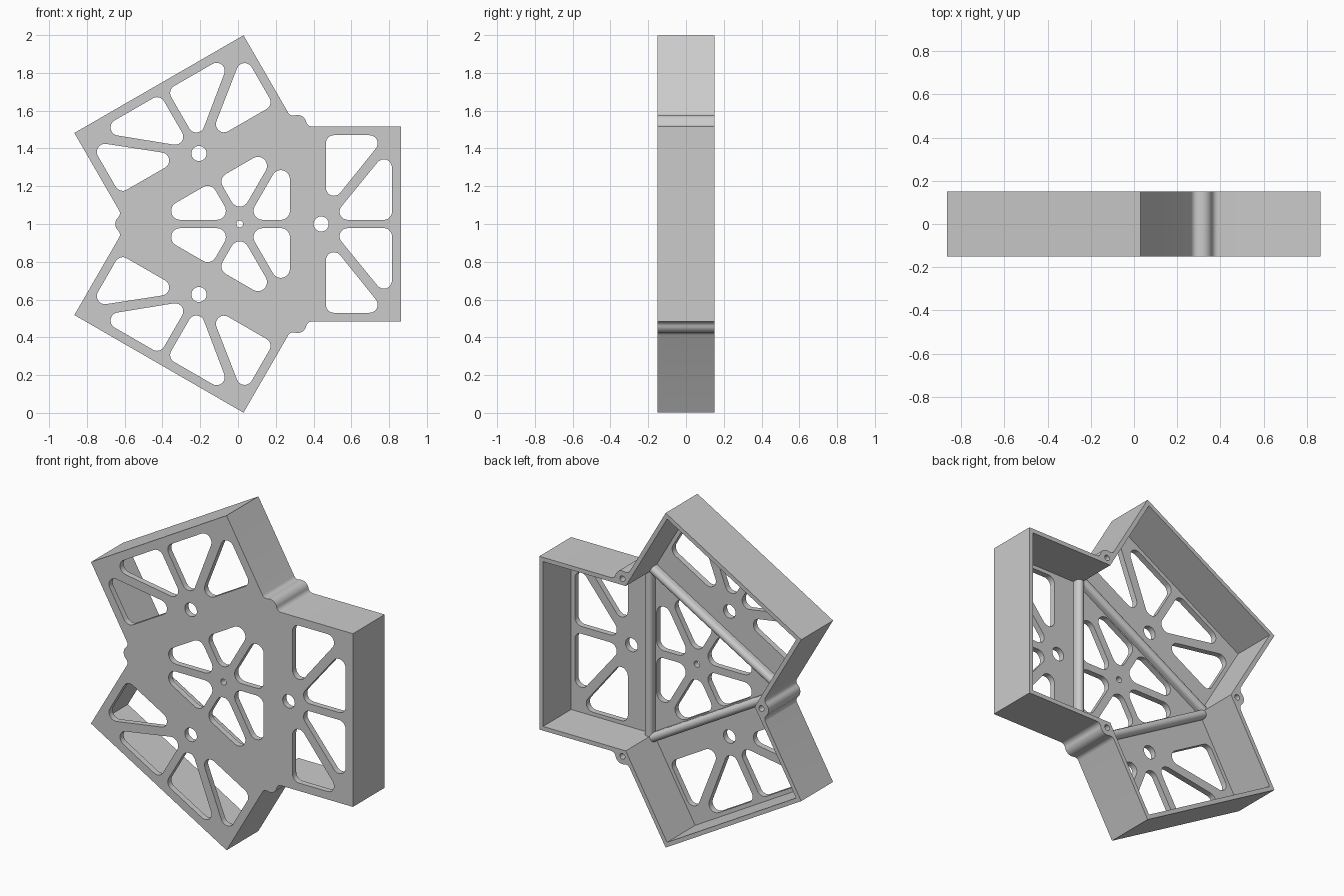
import bpy, bmesh
from math import sin, cos, pi, radians, sqrt, asin
from mathutils import Vector

if "Cube" in bpy.data.objects:
    bpy.data.objects.remove(bpy.data.objects["Cube"])

# Main dimensions (2D coordinates are x, z measured from the hub)
CX, CZ = 0.009, 1.0
DEPTH = 0.15            # half depth
FLOOR = 0.035           # front plate thickness
WALL = 0.025
REACH, HALF = 0.855, 0.517   # arm length and half width
BOSS_DIST, BOSS_R, FILLET_R = 0.612, 0.047, 0.03
STRUT = 0.022           # half width of a strut

grey = bpy.data.materials.new("plain_grey")
grey.use_nodes = True
grey.diffuse_color = (0.6, 0.6, 0.6, 1)
grey.node_tree.nodes["Principled BSDF"].inputs["Base Color"].default_value = (0.6, 0.6, 0.6, 1)


def spin(p, k):
    """Turn a 2D point by k thirds of a circle."""
    a = 2 * pi * k / 3
    return Vector((p[0] * cos(a) - p[1] * sin(a), p[0] * sin(a) + p[1] * cos(a)))


def place(p, y):
    return Vector((CX + p[0], y, CZ + p[1]))


def arc(c, r, a0, a1, n):
    return [Vector((c[0] + r * cos(a0 + (a1 - a0) * i / n),
                    c[1] + r * sin(a0 + (a1 - a0) * i / n))) for i in range(n + 1)]


def circle(c, r, n=32):
    return arc(c, r, 0, 2 * pi, n)[:-1]


def rounded(corners, r, n=8):
    """Polygon with every corner rounded to radius r."""
    pts = [Vector(c) for c in corners]
    out = []
    for i, p in enumerate(pts):
        u = (pts[i - 1] - p).normalized()
        v = (pts[(i + 1) % len(pts)] - p).normalized()
        half = u.angle(v) / 2
        mid = (u + v).normalized()
        c = p + mid * (r / sin(half))
        side = Vector((-mid.y, mid.x))
        if side.dot(u) < 0:
            side = -side
        sweep = pi / 2 - half
        for j in range(n + 1):
            a = sweep * (1 - 2 * j / n)
            out.append(c - mid * r * cos(a) + side * r * sin(a))
    return out


def solid(name, loops, vectors):
    """Extrude each closed 3D loop along its vector into one object."""
    bm = bmesh.new()
    for loop, vec in zip(loops, vectors):
        face = bm.faces.new([bm.verts.new(p) for p in loop])
        res = bmesh.ops.extrude_face_region(bm, geom=[face], use_keep_orig=True)
        new = [g for g in res["geom"] if isinstance(g, bmesh.types.BMVert)]
        bmesh.ops.translate(bm, verts=new, vec=vec)
    bmesh.ops.recalc_face_normals(bm, faces=bm.faces)
    mesh = bpy.data.meshes.new(name)
    bm.to_mesh(mesh)
    bm.free()
    mesh.materials.append(grey)
    obj = bpy.data.objects.new(name, mesh)
    bpy.context.collection.objects.link(obj)
    return obj


def prism(name, loops, y0, y1):
    return solid(name, [[place(p, y0) for p in l] for l in loops],
                 [Vector((0, y1 - y0, 0))] * len(loops))


def activate(obj):
    bpy.ops.object.select_all(action="DESELECT")
    obj.select_set(True)
    bpy.context.view_layer.objects.active = obj


# Outline: three square arms with a filleted round boss in each notch
boss = Vector((BOSS_DIST * cos(pi / 3), BOSS_DIST * sin(pi / 3)))
gap = BOSS_R + FILLET_R
tilt = asin((HALF + FILLET_R - boss.y) / gap)
fillet = boss + gap * Vector((cos(tilt), sin(tilt)))
notch = arc(fillet, FILLET_R, -pi / 2, tilt - pi, 8) + arc(boss, BOSS_R, tilt, pi / 3, 8)[1:]
arm = [Vector((p.x, -p.y)) for p in reversed(notch[:-1])]
arm += [Vector((REACH, -HALF)), Vector((REACH, HALF))] + notch
outline = [spin(p, k) for k in range(3) for p in arm]
body = prism("tray_body", [outline], -DEPTH, DEPTH)

# Pocket open at the back
inner = HALF - WALL
pocket_arm = [(REACH - WALL, -inner), (REACH - WALL, inner), (inner / sqrt(3), inner)]
pocket = [spin(p, k) for k in range(3) for p in pocket_arm]

# Openings in the front plate, mirrored within each arm and repeated three times
hub_edge = 0.266
outer_tri = [(0.456, 0.47), (0.777, 0.47), (0.456, 0.07)]
inner_tri = [(0.481, STRUT), (0.806, STRUT), (0.806, 0.42)]
hub_tri = [(STRUT * sqrt(3), STRUT), (hub_edge, STRUT),
           (hub_edge, hub_edge * sqrt(3) - 2 * STRUT)]
openings = [circle((0, 0), 0.018)]
for k in range(3):
    openings.append([spin(p, k) for p in circle((0.431, 0), 0.04)])
    for tri, r in ((outer_tri, 0.043), (inner_tri, 0.043), (hub_tri, 0.048)):
        for s in (1, -1):
            openings.append([spin((p.x, s * p.y), k) for p in rounded(tri, r)])

# Blind pin holes in the bosses
pins = [[spin(p, k) for p in circle(boss, 0.017, 20)] for k in range(3)]

cutters = [
    prism("pocket_cutter", [pocket], FLOOR - DEPTH, DEPTH + 0.1),
    prism("opening_cutter", openings, -DEPTH - 0.1, 0),
    prism("pin_cutter", pins, 0, DEPTH + 0.1),
]
activate(body)
for cutter in cutters:
    cutter.hide_render = True
    mod = body.modifiers.new("cut", "BOOLEAN")
    mod.operation = "DIFFERENCE"
    mod.solver = "EXACT"
    mod.object = cutter
    bpy.ops.object.modifier_apply(modifier=mod.name)
for cutter in cutters:
    bpy.data.objects.remove(cutter)

# Low rounded ribs between the hub and the arms
base = FLOOR - DEPTH - 0.005
rib = [(0.273, base), (0.323, base)] + [tuple(p) for p in arc((0.298, base + 0.025), 0.025, 0, pi, 12)]
rib_loops = [[place(spin((x, -0.5), k), y) for x, y in rib] for k in range(3)]
rib_dirs = [place(spin((0, 1.0), k), 0) - place((0, 0), 0) for k in range(3)]
ribs = solid("fold_ribs", rib_loops, rib_dirs)

for obj in (body, ribs):
    activate(obj)
    bpy.ops.object.shade_smooth_by_angle(angle=radians(30))
